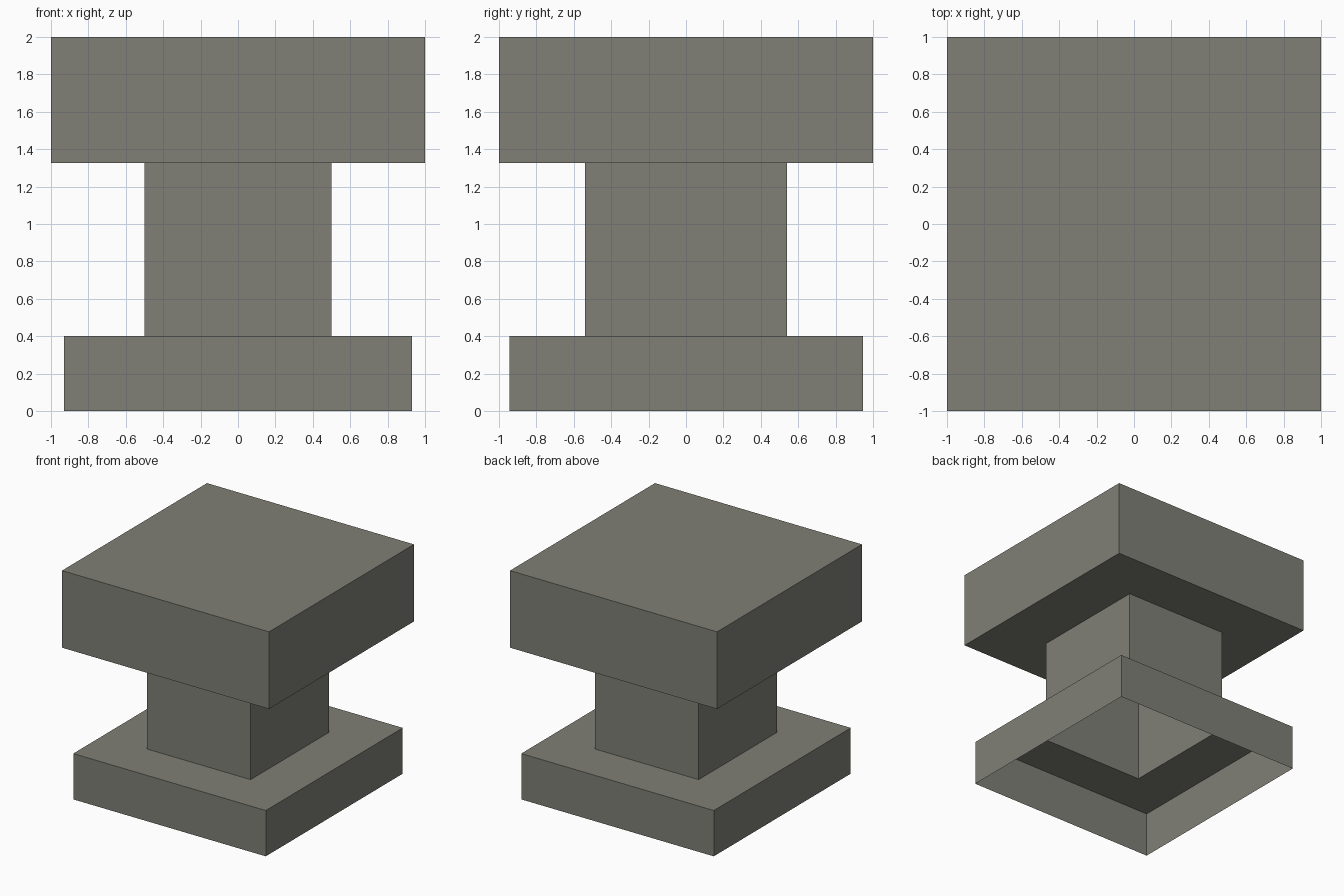
import bpy
import bmesh

if "Cube" in bpy.data.objects:
    bpy.data.objects.remove(bpy.data.objects["Cube"])

stone = bpy.data.materials.new("grey_stone")
stone.diffuse_color = (0.215, 0.215, 0.183, 1.0)
stone.use_nodes = True
stone.node_tree.nodes["Principled BSDF"].inputs["Base Color"].default_value = stone.diffuse_color

# Half-sizes (x, y) of each part, and the heights where they meet
BASE, COLUMN, SLAB = (0.93, 0.945), (0.50, 0.54), (1.0, 1.0)
Z_BASE, Z_SLAB, Z_TOP = 0.40, 1.327, 2.0


def shell(name, sections, closed_top=False):
    """Open shell through rectangular sections ((half_x, half_y), z)."""
    bm = bmesh.new()
    rings = [[bm.verts.new((sx * hx, sy * hy, z))
              for sx, sy in ((-1, -1), (1, -1), (1, 1), (-1, 1))]
             for (hx, hy), z in sections]
    for low, high in zip(rings, rings[1:]):
        for i in range(4):
            j = (i + 1) % 4
            bm.faces.new((low[i], low[j], high[j], high[i]))
    if closed_top:
        bm.faces.new(rings[-1])
    mesh = bpy.data.meshes.new(name)
    bm.to_mesh(mesh)
    bm.free()
    mesh.materials.append(stone)
    obj = bpy.data.objects.new(name, mesh)
    bpy.context.collection.objects.link(obj)
    return obj


# Base: hollow underneath, its top is a rim around the column
shell("base", [(BASE, 0), (BASE, Z_BASE), (COLUMN, Z_BASE)])

# Column: hollow tube
shell("column", [(COLUMN, Z_BASE), (COLUMN, Z_SLAB)])

# Top slab: underside rim, sides and closed top
shell("top_slab", [(COLUMN, Z_SLAB), (SLAB, Z_SLAB), (SLAB, Z_TOP)], closed_top=True)
